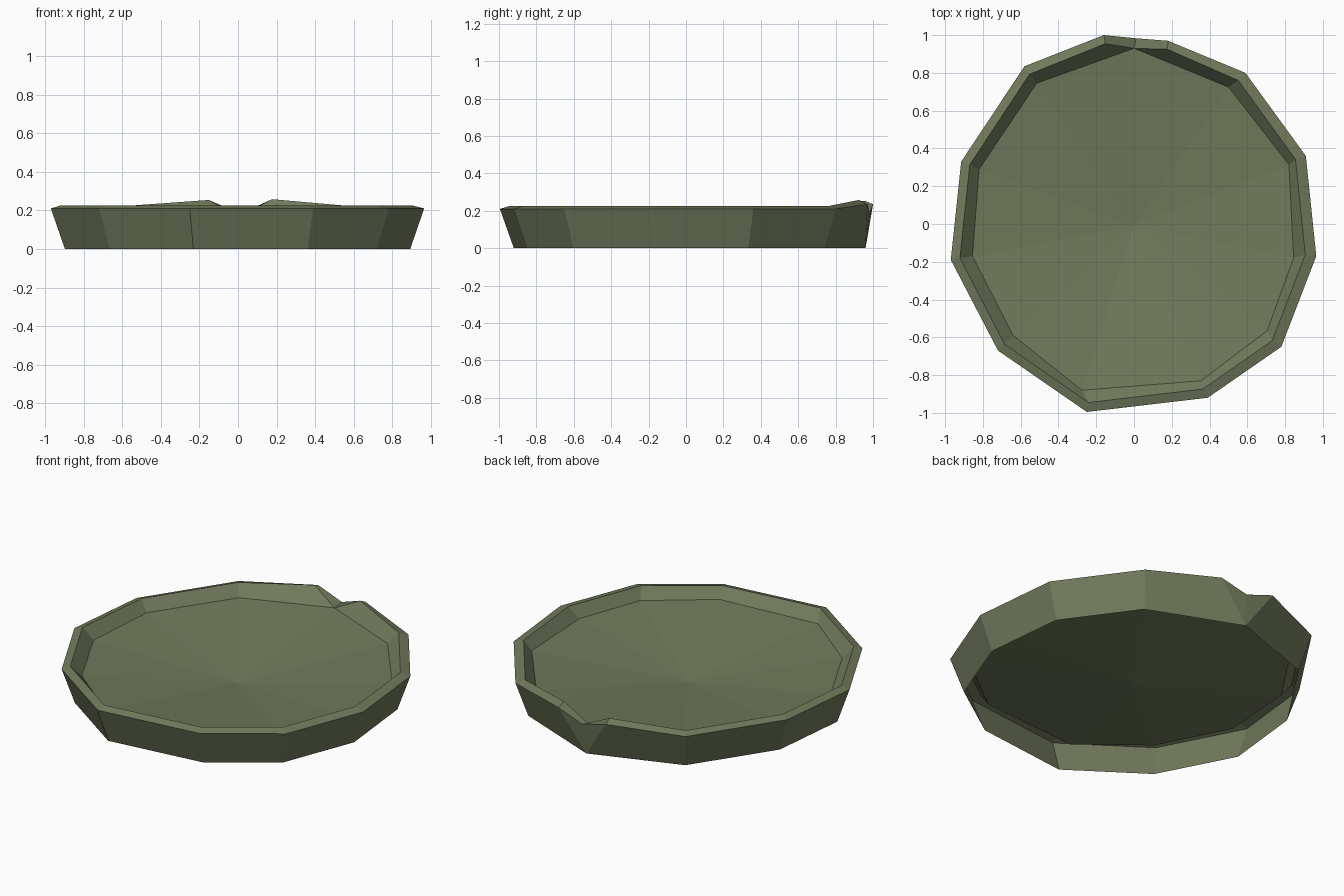
import bpy

if "Cube" in bpy.data.objects:
    bpy.data.objects.remove(bpy.data.objects["Cube"])

# Outer rim outline and floor outline, clockwise from right of the notch
OUTER = [(.59, .80), (.91, .36), (.965, -.17), (.78, -.65), (.39, -.92),
         (-.25, -.995), (-.72, -.67), (-.97, -.19), (-.915, .33), (-.58, .835)]
FLOOR = [(.50, .725), (.82, .315), (.845, -.18), (.705, -.565), (.355, -.83),
         (-.275, -.88), (-.64, -.59), (-.855, -.17), (-.82, .29), (-.515, .745)]

verts, faces = [], []


def add(points):
    start = len(verts)
    verts.extend(points)
    return list(range(start, len(verts)))


def bridge(a, b):
    for i in range(len(a) - 1):
        faces.append((a[i], a[i + 1], b[i + 1], b[i]))


# Rings of the pad: open bottom edge, flared outer edge, rim crest, floor edge
bottom = add([(x * .925, y * .925, 0) for x, y in OUTER])
outer = add([(x, y, .21) for x, y in OUTER])
crest = add([(x * .945 - .005, y * .95, .225) for x, y in OUTER])
floor = add([(x, y, .16) for x, y in FLOOR])

# Notch at the back: two raised lips either side of a dip
b0, dip, f0, centre = add([(0, .96, 0), (.012, .983, .184), (0, .93, .165), (0, -.01, .066)])
lip_r, crest_r = add([(.18, .97, .235), (.177, .925, .258)])
lip_l, crest_l = add([(-.16, 1.0, .235), (-.152, .955, .254)])

outer_path = [lip_r] + outer + [lip_l]
crest_path = [crest_r] + crest + [crest_l]
bridge(outer, bottom)
bridge(crest_path, outer_path)
bridge(floor, crest)

# Walls and rim strips that meet the notch
faces += [(b0, lip_r, outer[0], bottom[0]), (b0, dip, lip_r),
          (bottom[-1], outer[-1], lip_l, b0), (b0, lip_l, dip),
          (dip, f0, crest_r, lip_r), (dip, lip_l, crest_l, f0),
          (f0, floor[0], crest[0], crest_r), (f0, crest_l, crest[-1], floor[-1])]

# Shallow conical floor
ring = [f0] + floor
for i in range(len(ring)):
    faces.append((centre, ring[(i + 1) % len(ring)], ring[i]))

mesh = bpy.data.meshes.new("lily_pad")
mesh.from_pydata(verts, [], faces)
mesh.validate()
mesh.update()

green = bpy.data.materials.new("moss green")
green.diffuse_color = (.165, .195, .107, 1)
green.use_nodes = True
green.node_tree.nodes["Principled BSDF"].inputs["Base Color"].default_value = green.diffuse_color
mesh.materials.append(green)

pad = bpy.data.objects.new("lily_pad", mesh)
bpy.context.collection.objects.link(pad)
